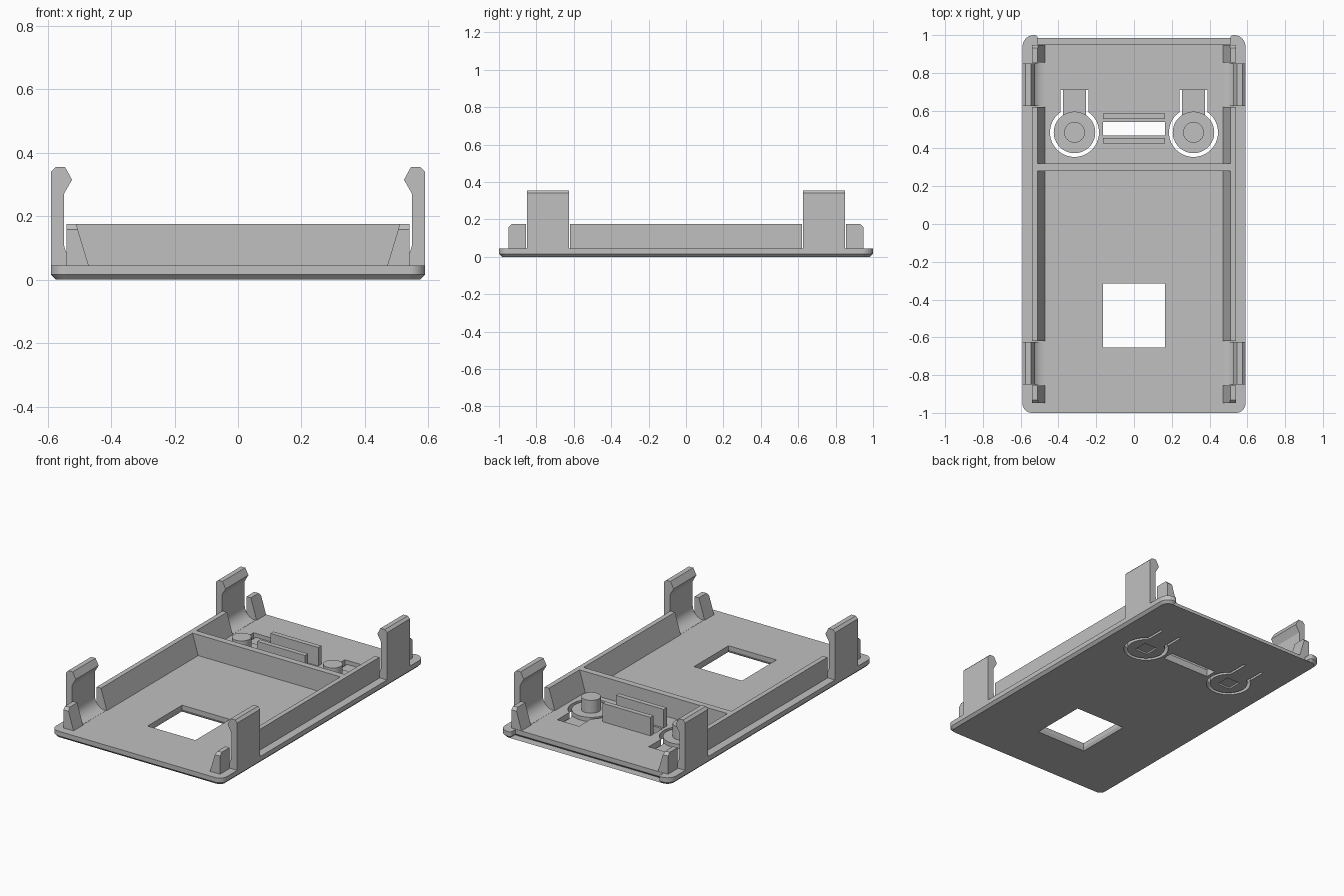
import bpy, bmesh
from math import sin, cos, pi, asin

cube = bpy.data.objects.get("Cube")
if cube:
    bpy.data.objects.remove(cube)

grey = bpy.data.materials.new("light grey plastic")
grey.use_nodes = True
GREY = (0.53, 0.53, 0.53, 1)
grey.diffuse_color = GREY
grey.node_tree.nodes["Principled BSDF"].inputs["Base Color"].default_value = GREY

FLOOR = 0.045   # top of the base plate
WALL = 0.175    # top of the walls


def prism(name, points, lo, hi, axis="z", flare=0, smooth=False):
    """Extrude a 2D outline along an axis; flare changes the size of the low end."""
    bm = bmesh.new()
    place = {"z": lambda a, b, c: (a, b, c),
             "y": lambda a, b, c: (a, c, b),
             "x": lambda a, b, c: (c, a, b)}[axis]
    low = bm.faces.new([bm.verts.new(place(a, b, lo)) for a, b in points])
    grown = bmesh.ops.extrude_face_region(bm, geom=[low])
    for v in grown["geom"]:
        if isinstance(v, bmesh.types.BMVert):
            v.co["xyz".index(axis)] = hi
    bmesh.ops.recalc_face_normals(bm, faces=bm.faces)
    if flare:
        edges = [e for e in bm.edges if all(abs(v.co.z - lo) < 1e-5 for v in e.verts)]
        bmesh.ops.bevel(bm, geom=edges, offset=flare, segments=1, affect="EDGES")
    mesh = bpy.data.meshes.new(name)
    bm.to_mesh(mesh)
    bm.free()
    mesh.materials.append(grey)
    ob = bpy.data.objects.new(name, mesh)
    bpy.context.collection.objects.link(ob)
    if smooth:
        bpy.ops.object.select_all(action="DESELECT")
        bpy.context.view_layer.objects.active = ob
        ob.select_set(True)
        bpy.ops.object.shade_smooth_by_angle()
    return ob


def rect(x0, x1, y0, y1):
    return [(x0, y0), (x1, y0), (x1, y1), (x0, y1)]


def arc(cx, cy, r, start, end, steps=8):
    angles = [start + (end - start) * i / steps for i in range(steps + 1)]
    return [(cx + r * cos(a), cy + r * sin(a)) for a in angles]


def cut(target, cutter):
    cutter.hide_render = True
    mod = target.modifiers.new("cut", "BOOLEAN")
    mod.operation, mod.object, mod.solver = "DIFFERENCE", cutter, "EXACT"
    bpy.context.view_layer.objects.active = target
    bpy.ops.object.modifier_apply(modifier=mod.name)
    bpy.data.objects.remove(cutter)


def mirrored(points, side):
    return [(a * side, b) for a, b in points]


# Base plate with rounded corners, a notch at the back and a chamfered underside
half = (arc(0.54, -0.95, 0.05, -pi / 2, 0) + arc(0.53, 0.94, 0.06, 0, pi / 2)
        + arc(0.525, 0.985, 0.015, pi / 2, pi, 4) + [(0.51, 0.95)])
plate = prism("base_plate", half + mirrored(half[::-1], -1), 0, FLOOR, flare=0.016)

# Window, flared towards the underside
cut(plate, prism("window_cutter", rect(-0.165, 0.165, -0.655, -0.315), -0.02, 0.1))
flare = prism("flare_cutter", rect(-0.183, 0.183, -0.673, -0.297), -0.02, 0.018)
for v in flare.data.vertices:
    if v.co.z > 0:
        v.co.x = 0.165 if v.co.x > 0 else -0.165
        v.co.y = -0.315 if v.co.y > -0.485 else -0.655
cut(plate, flare)

# Slot with a rib on either side
cut(plate, prism("slot_cutter", rect(-0.165, 0.165, 0.468, 0.54), -0.02, 0.1))
for name, y in (("front_rib", 0.425), ("back_rib", 0.555)):
    prism(name, rect(-0.165, 0.165, y, y + 0.03), FLOOR - 0.005, 0.16)

# Push buttons hanging on thin tongues inside keyhole openings
BY = 0.485
for label, side in (("left", 1), ("right", -1)):
    bx = 0.315 * side
    a = asin(0.075 / 0.13)
    hole = arc(bx, BY, 0.13, pi / 2 + a, 5 * pi / 2 - a, 40)
    hole += [(bx + 0.075, 0.71), (bx - 0.075, 0.71)]
    cut(plate, prism("keyhole_cutter", hole, -0.02, 0.1))
    disc = prism(label + "_button", arc(bx, BY, 0.11, 0, 2 * pi * 39 / 40, 39), 0, FLOOR, smooth=True)
    cut(disc, prism("recess_cutter", rect(bx - 0.045, bx + 0.045, BY - 0.045, BY + 0.045), -0.02, 0.01))
    prism(label + "_button_tongue", rect(bx - 0.06, bx + 0.06, BY + 0.085, 0.715), 0, 0.02)
    prism(label + "_button_post", arc(bx, BY, 0.055, 0, 2 * pi * 31 / 32, 31),
          FLOOR - 0.005, 0.125, smooth=True)

# Cross wall
prism("cross_wall", rect(-0.535, 0.535, 0.28, 0.32), FLOOR - 0.005, WALL)

# Side walls, corner posts and snap clips
wall = [(0.54, FLOOR - 0.002), (0.54, WALL), (0.51, WALL), (0.47, FLOOR - 0.002)]
clip = ([(0.59, FLOOR - 0.002), (0.59, 0.34), (0.575, 0.355), (0.545, 0.355), (0.523, 0.315),
         (0.549, 0.27)]
        + arc(0.475, 0.12, 0.074, 0, -pi / 2) + [(0.475, FLOOR - 0.002)])
for label, side in (("left", 1), ("right", -1)):
    prism(label + "_side_wall", mirrored(wall, side), -0.62, 0.62, "y")
    for end, s in (("back", 1), ("front", -1)):
        prism(f"{label}_{end}_clip", mirrored(clip, side), *sorted((0.625 * s, 0.85 * s)),
              axis="y", smooth=True)
        post = prism(f"{label}_{end}_post", mirrored(wall, side),
                     *sorted((0.855 * s, 0.948 * s)), axis="y")
        # Chamfer the outer top edge of the post
        bm = bmesh.new()
        bm.from_mesh(post.data)
        edge = [e for e in bm.edges
                if all(v.co.z > 0.17 and abs(v.co.y) > 0.94 for v in e.verts)]
        bmesh.ops.bevel(bm, geom=edge, offset=0.017, segments=1, affect="EDGES")
        bm.to_mesh(post.data)
        bm.free()
